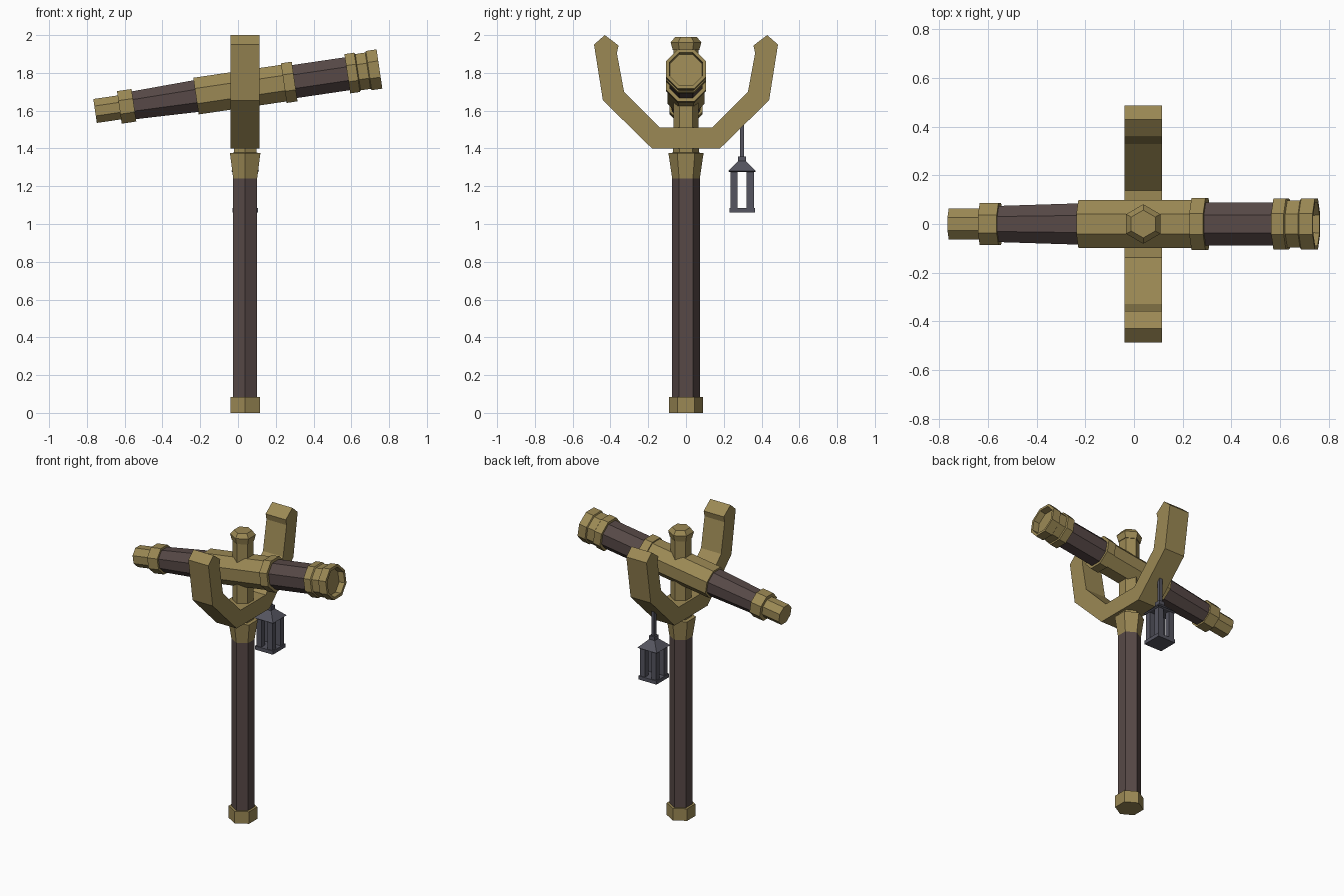
import bpy, bmesh, math
from mathutils import Matrix, Vector

if "Cube" in bpy.data.objects:
    bpy.data.objects.remove(bpy.data.objects["Cube"])


def material(name, rgb):
    m = bpy.data.materials.new(name)
    m.diffuse_color = (*rgb, 1)
    m.use_nodes = True
    m.node_tree.nodes["Principled BSDF"].inputs["Base Color"].default_value = m.diffuse_color
    return m


BRASS = material("brass", (0.33, 0.25, 0.09))
WOOD = material("wood", (0.095, 0.066, 0.062))
IRON = material("iron", (0.09, 0.09, 0.115))
CX = 0.038  # x of the pole, fork and lantern


def finish(bm, name, mat, matrix=None):
    bmesh.ops.recalc_face_normals(bm, faces=bm.faces)
    if matrix:
        bm.transform(matrix)
    me = bpy.data.meshes.new(name)
    bm.to_mesh(me)
    bm.free()
    me.materials.append(mat)
    ob = bpy.data.objects.new(name, me)
    bpy.context.collection.objects.link(ob)
    return ob


def lathe(name, mat, profile, sides, phase, matrix):
    """Faceted solid from (radius, height) points, capped at both ends."""
    bm = bmesh.new()
    rings = []
    for r, z in profile:
        rings.append([bm.verts.new((r * math.cos(phase + 2 * math.pi * i / sides),
                                    r * math.sin(phase + 2 * math.pi * i / sides), z))
                      for i in range(sides)])
    for a, b in zip(rings, rings[1:]):
        for i in range(sides):
            j = (i + 1) % sides
            bm.faces.new((a[i], a[j], b[j], b[i]))
    bm.faces.new(rings[0])
    bm.faces.new(rings[-1])
    return finish(bm, name, mat, matrix)


def hex_part(name, mat, profile):
    return lathe(name, mat, profile, 6, math.pi / 2, Matrix.Translation((CX, 0, 0)))


# Pole with its fittings
hex_part("pole_foot", BRASS, [(0.09, 0), (0.09, 0.083)])
hex_part("pole_shaft", WOOD, [(0.073, 0.08), (0.073, 1.245)])
hex_part("pole_collar", BRASS, [(0.073, 1.24), (0.093, 1.375), (0.068, 1.378)])
hex_part("pole_spindle", BRASS, [(0.068, 1.37), (0.065, 1.93)])
hex_part("spindle_cap", BRASS, [(0.07, 1.92), (0.081, 1.962), (0.057, 1.99)])

# Two-armed fork, one extruded outline mirrored in y
half = [(0.18, 1.40), (0.44, 1.655), (0.487, 1.95), (0.43, 2.0), (0.357, 1.945),
        (0.366, 1.905), (0.328, 1.70), (0.138, 1.51)]
outline = half + [(-y, z) for y, z in reversed(half)]
bm = bmesh.new()
face = bm.faces.new([bm.verts.new((CX - 0.077, y, z)) for y, z in outline])
ext = bmesh.ops.extrude_face_region(bm, geom=[face])
bmesh.ops.translate(bm, vec=(0.154, 0, 0),
                    verts=[v for v in ext["geom"] if isinstance(v, bmesh.types.BMVert)])
finish(bm, "fork", BRASS)

# Telescope, octagonal sections along a tilted axis
AXIS = Matrix.Translation((0, 0, 1.71)) @ Matrix.Rotation(math.radians(90 - 8.4), 4, 'Y')
K = 1 / math.cos(math.pi / 8)


def tube(name, mat, profile):
    return lathe(name, mat, [(r * K, t) for r, t in profile], 8, math.pi / 8, AXIS)


tube("eyepiece", BRASS, [(0.064, -0.765), (0.064, -0.62)])
tube("eyepiece_ring", BRASS, [(0.087, -0.635), (0.087, -0.557)])
tube("rear_barrel", WOOD, [(0.074, -0.565), (0.085, -0.215)])
tube("middle_sleeve", BRASS, [(0.098, -0.225), (0.098, 0.25)])
tube("sleeve_ring", BRASS, [(0.106, 0.245), (0.106, 0.303)])
tube("front_barrel", WOOD, [(0.088, 0.295), (0.088, 0.60)])
tube("lens_hood", BRASS, [(0.105, 0.585), (0.105, 0.637), (0.097, 0.642), (0.097, 0.695),
                          (0.105, 0.70), (0.105, 0.757), (0.088, 0.757), (0.085, 0.715)])

# Lantern hanging below the fork arm
LY = 0.297


def square(name, profile, x=CX, y=LY):
    pts = [(h * math.sqrt(2), z) for h, z in profile]
    return lathe(name, IRON, pts, 4, math.pi / 4, Matrix.Translation((x, y, 0)))


square("lantern_rod", [(0.011, 1.35), (0.011, 1.54)])
square("lantern_neck", [(0.021, 1.325), (0.021, 1.358)])
square("lantern_roof", [(0.066, 1.275), (0.074, 1.28), (0.021, 1.333)])
square("lantern_base", [(0.068, 1.06), (0.068, 1.085)])
for sx in (-1, 1):
    for sy in (-1, 1):
        square("lantern_post", [(0.019, 1.08), (0.019, 1.28)], CX + sx * 0.043, LY + sy * 0.043)
